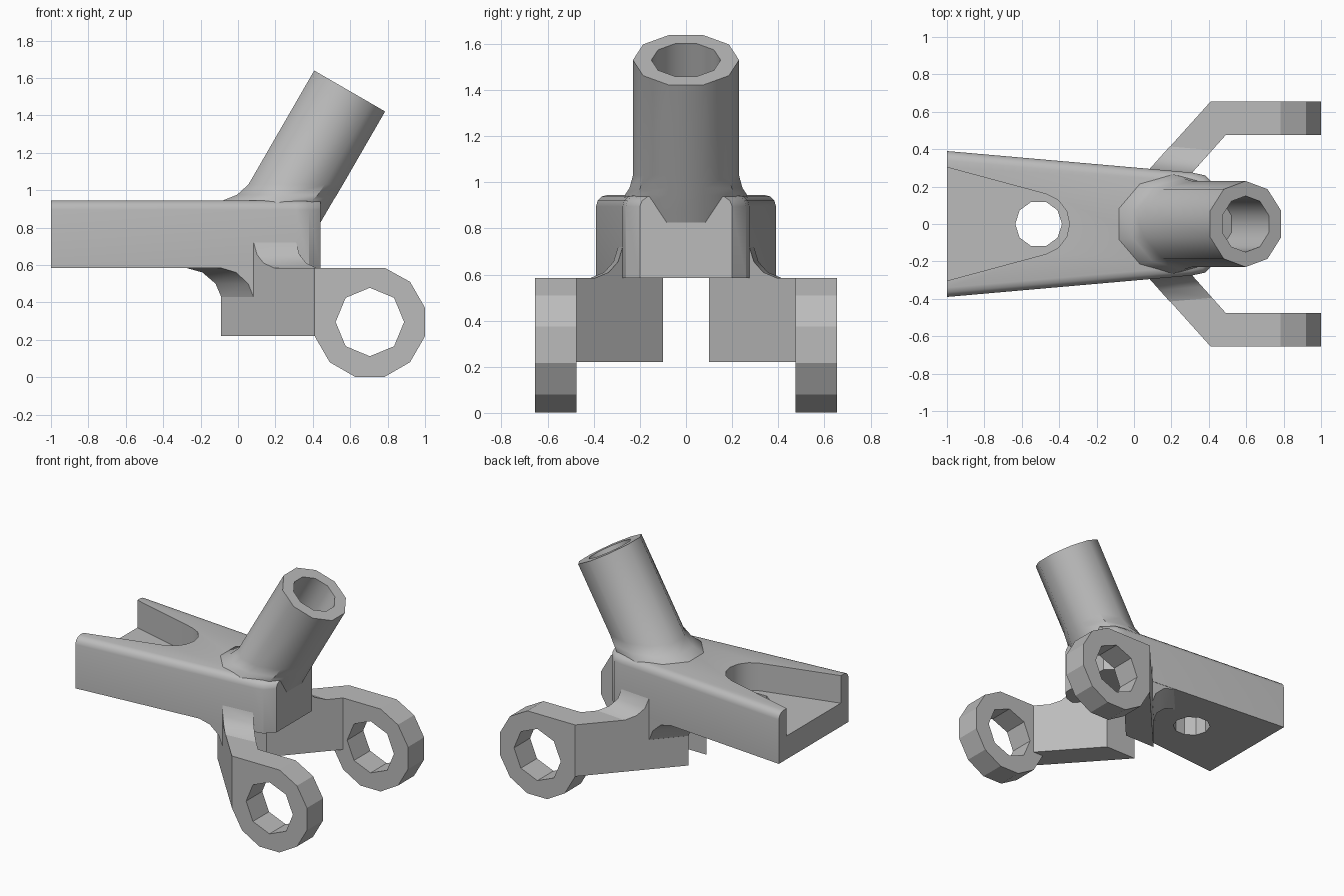
import bpy, bmesh, math
from mathutils import Vector

if "Cube" in bpy.data.objects:
    bpy.data.objects.remove(bpy.data.objects["Cube"], do_unlink=True)

grey = bpy.data.materials.new("plain grey")
grey.use_nodes = True
COLOR = (0.5, 0.5, 0.5, 1)
grey.diffuse_color = COLOR
grey.node_tree.nodes["Principled BSDF"].inputs["Base Color"].default_value = COLOR


def loft(name, rings, bevel_rule=None, width=0.05):
    """Capped skin over matching rings of points."""
    bm = bmesh.new()
    rows = [[bm.verts.new(p) for p in ring] for ring in rings]
    n = len(rows[0])
    for a, b in zip(rows, rows[1:]):
        for i in range(n):
            j = (i + 1) % n
            bm.faces.new((a[i], a[j], b[j], b[i]))
    bm.faces.new(rows[0][::-1])
    bm.faces.new(rows[-1])
    bmesh.ops.recalc_face_normals(bm, faces=bm.faces)
    if bevel_rule:
        edges = [e for e in bm.edges if bevel_rule(*[v.co for v in e.verts])]
        bmesh.ops.bevel(bm, geom=edges, offset=width, segments=3, profile=0.5, affect='EDGES')
    mesh = bpy.data.meshes.new(name)
    bm.to_mesh(mesh)
    bm.free()
    mesh.materials.append(grey)
    obj = bpy.data.objects.new(name, mesh)
    bpy.context.collection.objects.link(obj)
    return obj


def activate(obj):
    bpy.ops.object.select_all(action='DESELECT')
    obj.select_set(True)
    bpy.context.view_layer.objects.active = obj


def cut(obj, cutter):
    mod = obj.modifiers.new("cut", 'BOOLEAN')
    mod.operation = 'DIFFERENCE'
    mod.solver = 'EXACT'
    mod.object = cutter
    cutter.hide_render = True
    activate(obj)
    bpy.ops.object.modifier_apply(modifier=mod.name)
    bpy.data.objects.remove(cutter, do_unlink=True)


def smooth(obj, degrees):
    activate(obj)
    bpy.ops.object.shade_smooth_by_angle(angle=math.radians(degrees))


def circle(cx, cy, r, n, start=0.0):
    return [(cx + r * math.cos(start + math.tau * i / n),
             cy + r * math.sin(start + math.tau * i / n)) for i in range(n)]


def upright(name, outline, z0, z1, **kw):
    return loft(name, [[(x, y, z) for x, y in outline] for z in (z0, z1)], **kw)


# Tapered body with rounded upper edges
LOW, TOP = 0.585, 0.945
half = [(-1, 0.39), (0.31, 0.275), (0.38, 0.26), (0.44, 0.2)]
outline = half + [(x, -y) for x, y in reversed(half)]
body = upright("body", outline, LOW, TOP,
               bevel_rule=lambda a, b: min(a.z, b.z) > 0.9 and abs(a.x - b.x) > 0.01)

# Flared pocket, open at the end, with a round hole through its floor
HX = -0.51
nose = [(HX + 0.165 * math.cos(t), 0.165 * math.sin(t))
        for t in (math.radians(75 - 25 * i) for i in range(7))]
pocket = [(-1.1, 0.33)] + nose + [(-1.1, -0.33)]
cut(body, upright("pocket_cutter", pocket, 0.75, 1.1))
cut(body, upright("hole_cutter", circle(HX, 0, 0.125, 10), 0.5, 0.9))
smooth(body, 32)

# Slanted socket tube, flaring where it meets the body
AXIS = Vector((0.5, 0, math.sqrt(0.75)))
ACROSS = Vector((AXIS.z, 0, -AXIS.x))
TIP = Vector((0.597, 0, 1.53))
angles = [math.radians(90 + 36 * i) for i in range(10)]


def tube_ring(r, along):
    return [TIP + AXIS * along + ACROSS * (r * math.cos(t)) + Vector((0, r * math.sin(t), 0))
            for t in angles]


def level_ring(z, back, wide):
    ring = []
    for p, t in zip(tube_ring(0.23, 0), angles):
        q = p + AXIS * ((z - p.z) / AXIS.z)
        q.x -= back * (1 - math.cos(t)) / 2
        q.y += wide * math.sin(t)
        ring.append(q)
    return ring


tube = loft("socket_tube", [level_ring(0.75, 0.11, 0.04), level_ring(0.87, 0.11, 0.04),
                            level_ring(TOP, 0.09, 0.035), level_ring(0.975, 0.03, 0.015),
                            level_ring(1.03, 0, 0), tube_ring(0.23, 0)])
cut(tube, loft("bore_cutter", [tube_ring(0.15, -0.4), tube_ring(0.15, 0.1)]))
smooth(tube, 40)

# Lines followed by the outer and inner faces of each splayed arm
SLOPE = 0.5 / 0.56


def outer_x(y):
    return -0.09 + (y - 0.1) * SLOPE


def inner_x(y):
    return 0.155 + (y - 0.1) * SLOPE


def side_y(x):
    return 0.39 - (x + 1) * 0.088


EX, EZ, ER = 0.705, 0.295, 0.295
for label, s in (("front", -1), ("back", 1)):
    # Splayed arm under the body
    arm = [(-0.09, 0.1), (0.155, 0.1), (0.49, 0.475), (0.49, 0.655), (0.41, 0.655)]
    upright(label + "_arm", [(x, s * y) for x, y in arm], 0.22, LOW)

    # Eye plate: rounded end with a square upper inner corner
    rim = [p for p in circle(EX, EZ, ER * 1.03, 12, math.radians(15))
           if not (p[0] < EX and p[1] > EZ)]
    rim = [(min(max(x, 0.41), 1), min(max(z, 0), LOW)) for x, z in rim]
    rim += [(0.41, LOW)]
    rim.sort(key=lambda p: math.atan2(p[1] - EZ, p[0] - EX))
    eye = loft(label + "_eye", [[(x, s * y, z) for x, z in rim] for y in (0.475, 0.655)])
    cut(eye, loft(label + "_eye_cutter",
                  [[(x, s * y, z) for x, z in circle(EX, EZ, 0.183, 8)] for y in (0.4, 0.8)]))

    # Fillet from the underside of the body to the arm's outer face
    curve = [(0.02, 0.42), (0, 0.43), (-0.03, 0.5), (-0.1, 0.56), (-0.19, LOW),
             (-0.19, 0.59), (0.02, 0.59)]
    near, far = [], []
    for d, z in curve:
        y = 0.3
        for _ in range(6):
            y = side_y(outer_x(y) + d) - 0.002
        near.append((outer_x(0.1) + d, s * 0.1, z))
        far.append((outer_x(y) + d, s * y, z))
    smooth(loft(label + "_under_fillet", [near, far]), 35)

    # Fillet from the side of the body to the top of the arm
    curve = [(-0.04, 0.72), (0, 0.72), (0.02, 0.655), (0.06, 0.61), (0.12, LOW), (-0.04, LOW)]
    ends = []
    for line in (outer_x, inner_x):
        base = 0.3
        for _ in range(6):
            base = side_y(line(base))
        ends.append([(line(base + d), s * (base + d), z) for d, z in curve])
    smooth(loft(label + "_side_fillet", ends), 35)
